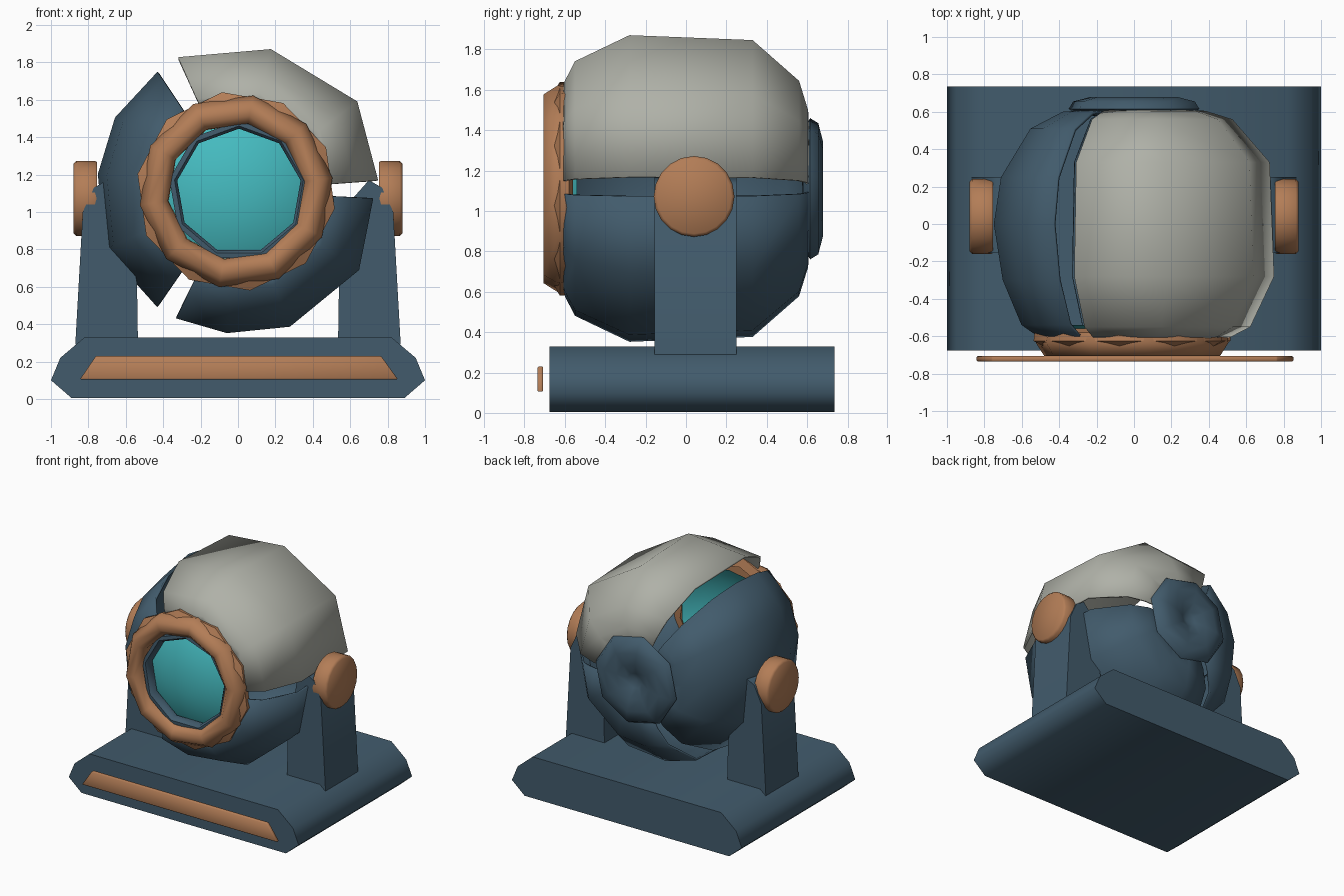
import bpy, bmesh, math

if "Cube" in bpy.data.objects:
    bpy.data.objects.remove(bpy.data.objects["Cube"])

CZ = 1.11  # height of the shell's axis


def material(name, rgb):
    m = bpy.data.materials.new(name)
    m.diffuse_color = (*rgb, 1)
    m.use_nodes = True
    m.node_tree.nodes["Principled BSDF"].inputs["Base Color"].default_value = m.diffuse_color
    return m


BLUE = material("slate blue", (0.054, 0.105, 0.150))
COPPER = material("copper", (0.45, 0.205, 0.094))
GREY = material("warm grey", (0.43, 0.44, 0.39))
TEAL = material("teal", (0.06, 0.50, 0.53))


def finish(name, bm, mat, angle=40):
    bmesh.ops.remove_doubles(bm, verts=bm.verts, dist=1e-4)
    bmesh.ops.recalc_face_normals(bm, faces=bm.faces)
    me = bpy.data.meshes.new(name)
    bm.to_mesh(me)
    bm.free()
    me.materials.append(mat)
    ob = bpy.data.objects.new(name, me)
    bpy.context.collection.objects.link(ob)
    bpy.ops.object.select_all(action='DESELECT')
    ob.select_set(True)
    bpy.context.view_layer.objects.active = ob
    bpy.ops.object.shade_smooth_by_angle(angle=math.radians(angle))
    return ob


def lathe(name, profile, steps, mat, closed=True, smooth=40, cx=0.0):
    """Turn (radius, y) points around the front-to-back axis; steps are (angle, scale)."""
    bm = bmesh.new()
    rows = [[bm.verts.new((cx + s * r * math.cos(math.radians(a)), y,
                           CZ + s * r * math.sin(math.radians(a))))
             for r, y in profile] for a, s in steps]
    n = len(rows)
    for i in range(n if closed else n - 1):
        a, b = rows[i], rows[(i + 1) % n]
        for j in range(len(profile) - 1):
            bm.faces.new((a[j], a[j + 1], b[j + 1], b[j]))
    return finish(name, bm, mat, smooth)


def prism(name, outline, y0, y1, mat, bevel=0.0, side=1, smooth=80):
    """Extrude an (x, z) outline along y."""
    bm = bmesh.new()
    f = bm.faces.new([bm.verts.new((side * x, y0, z)) for x, z in outline])
    ext = bmesh.ops.extrude_face_region(bm, geom=[f])
    bmesh.ops.translate(bm, vec=(0, y1 - y0, 0),
                        verts=[v for v in ext["geom"] if isinstance(v, bmesh.types.BMVert)])
    if bevel:
        bmesh.ops.bevel(bm, geom=bm.edges[:], offset=bevel, segments=1, affect='EDGES')
    return finish(name, bm, mat, smooth)


def ring(n, start=0):
    return [(start + 360 * i / n, 1) for i in range(n)]


# Base slab and its front trim strip
prism("base", [(-1, .1), (-.95, .22), (-.82, .33), (.82, .33), (.95, .22), (1, .1),
               (.89, .005), (-.89, .005)], -.675, .735, BLUE)
prism("base_trim", [(-.845, .105), (.855, .105), (.765, .23), (-.76, .23)],
      -.735, -.707, COPPER, .005)

# Side posts with round pivot caps
for side, label in ((-1, "left"), (1, "right")):
    prism(label + "_post", [(.535, .3), (.87, .29), (.83, 1.0), (.77, 1.13), (.70, 1.17),
                            (.62, 1.08), (.54, .62)], -.155, .25, BLUE, 0, side)
    bm = bmesh.new()
    rows = [[bm.verts.new((side * x, .04 + r * math.cos(math.radians(a)),
                           1.072 + r * math.sin(math.radians(a)))) for a, _ in ring(20)]
            for x, r in ((.755, .195), (.765, .2), (.865, .2), (.88, .185))]
    for a, b in zip(rows, rows[1:]):
        for i in range(20):
            k = (i + 1) % 20
            bm.faces.new((a[i], a[k], b[k], b[i]))
    bm.faces.new(rows[0])
    bm.faces.new(rows[-1])
    finish(label + "_pivot_cap", bm, COPPER, 60)

# Three hollow shell panels, separated by radial gaps
SHELL = [(.48, -.61), (.54, -.605), (.65, -.55), (.783, -.28), (.758, .33),
         (.55, .56), (.40, .605), (.20, .615)]
SIDE_SHELL = [(.48, -.61), (.54, -.60), (.63, -.54), (.735, -.3), (.785, 0), (.745, .25),
              (.58, .51), (.40, .60), (.20, .615)]
for name, profile, steps, mat in (
        ("top_panel", SHELL, ((4.5, .96), (37, 1.02), (77, .997), (114, 1.003)), GREY),
        ("left_panel", SIDE_SHELL, ((124, .982), (149, .977), (173, .962), (203.5, .987),
                                    (235, .961)), BLUE),
        ("lower_panel", SHELL, ((244, .965), (265.5, .971), (291, .99), (327, .986),
                                (357, .925)), BLUE)):
    shell = lathe(name, profile, steps, mat, False, 75)
    # thickness always grows towards the inside
    f = max(shell.data.polygons, key=lambda p: p.area)
    if f.normal.x * f.center.x + f.normal.z * (f.center.z - CZ) < 0:
        shell.data.flip_normals()
    mod = shell.modifiers.new("thickness", 'SOLIDIFY')
    mod.thickness = .015
    mod.offset = -1

# Eye: copper ring, dark inner rim and domed lens
lathe("eye_ring", [(.365, -.59), (.368, -.665), (.41, -.705), (.475, -.705), (.52, -.635),
                   (.51, -.585), (.365, -.59)], ring(10, 8), COPPER, cx=-.01, smooth=60)
lathe("eye_ring_collar", [(.46, -.56), (.53, -.58), (.535, -.625), (.47, -.66), (.46, -.56)],
      ring(10, 26), COPPER, cx=-.01, smooth=60)
lathe("eye_rim", [(.335, -.60), (.335, -.65), (.35, -.668), (.378, -.665), (.378, -.60),
                  (.335, -.60)], ring(9, 10), BLUE, cx=.005)
lathe("lens", [(0, -.66), (.10, -.654), (.20, -.637), (.30, -.603), (.36, -.575),
               (.42, -.54)], ring(18, 10), TEAL, True, 60)

# Dimpled hub at the back
lathe("rear_hub", [(0, .61), (.06, .637), (.14, .668), (.24, .678), (.33, .655), (.355, .615),
                   (.30, .58), (0, .575)], ring(8, 10), BLUE, True, 60)
